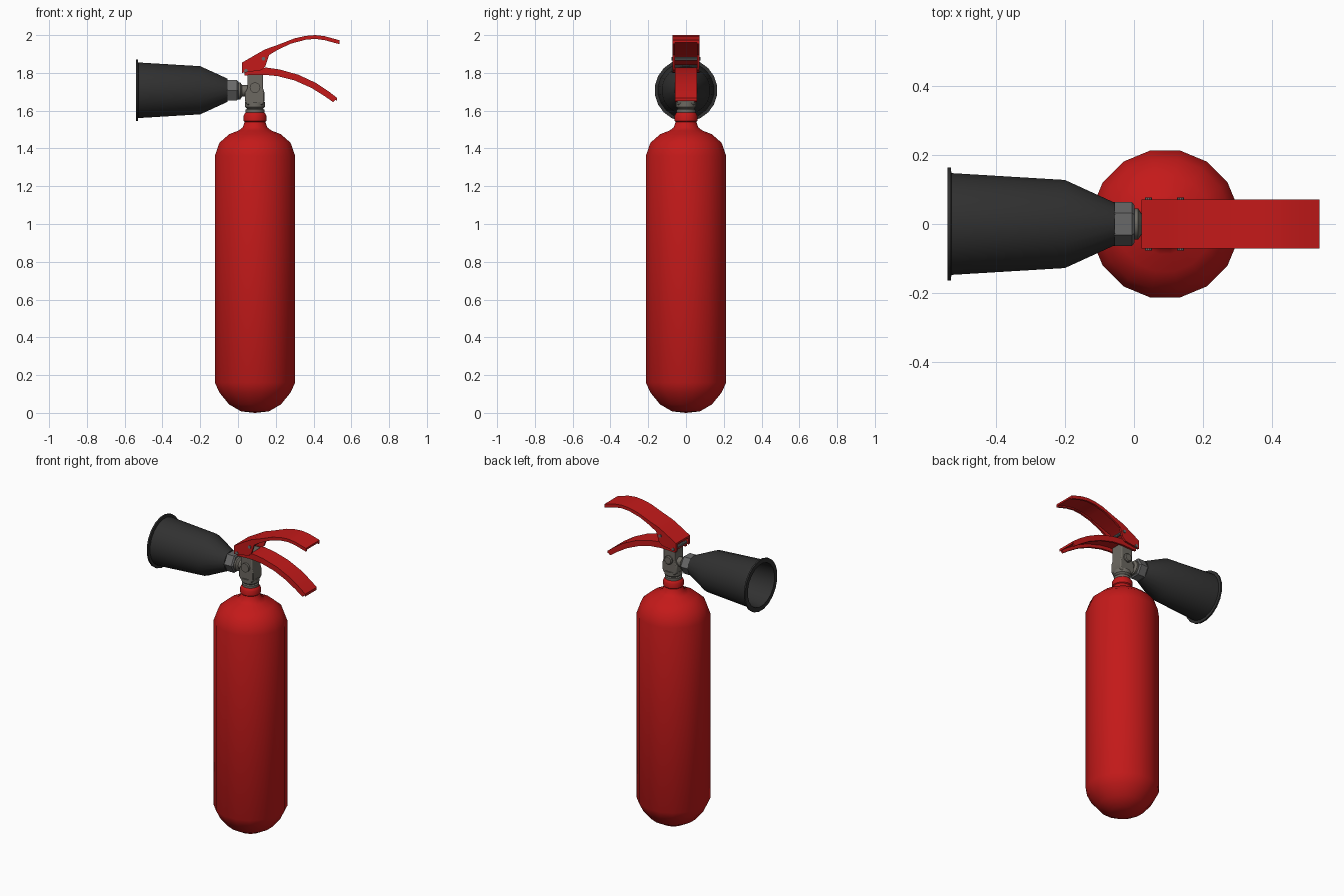
import bpy, bmesh, math
from mathutils import Matrix, Vector

if "Cube" in bpy.data.objects:
    bpy.data.objects.remove(bpy.data.objects["Cube"])


def material(name, rgb):
    m = bpy.data.materials.new(name)
    m.diffuse_color = (*rgb, 1)
    m.use_nodes = True
    m.node_tree.nodes["Principled BSDF"].inputs["Base Color"].default_value = m.diffuse_color
    return m


RED = material("red_paint", (0.55, 0.01, 0.01))
BLACK = material("black_plastic", (0.03, 0.03, 0.03))
BRASS = material("dull_metal", (0.15, 0.14, 0.12))
STEEL = material("grey_metal", (0.14, 0.14, 0.14))


def finish(bm, name, mat, angle=35, bevel=0):
    bmesh.ops.remove_doubles(bm, verts=bm.verts, dist=1e-5)
    bmesh.ops.recalc_face_normals(bm, faces=bm.faces)
    me = bpy.data.meshes.new(name)
    bm.to_mesh(me)
    bm.free()
    ob = bpy.data.objects.new(name, me)
    bpy.context.collection.objects.link(ob)
    me.materials.append(mat)
    if bevel:
        b = ob.modifiers.new("bevel", 'BEVEL')
        b.width, b.segments, b.limit_method = bevel, 2, 'ANGLE'
    bpy.ops.object.select_all(action='DESELECT')
    ob.select_set(True)
    bpy.context.view_layer.objects.active = ob
    bpy.ops.object.shade_smooth_by_angle(angle=math.radians(angle))
    return ob


def lathe(name, profile, sides, origin, axis, mat, phase=0.0, angle=35):
    """Revolve (radius, height) points about an axis through origin."""
    bm = bmesh.new()
    rings = []
    for r, h in profile:
        rings.append([bm.verts.new((r * math.cos(2 * math.pi * (i + phase) / sides),
                                    r * math.sin(2 * math.pi * (i + phase) / sides), h))
                      for i in range(sides)])
    for a, b in zip(rings, rings[1:]):
        for i in range(sides):
            j = (i + 1) % sides
            bm.faces.new((a[i], a[j], b[j], b[i]))
    rot = {'X': Matrix.Rotation(math.pi / 2, 4, 'Y'),
           'Y': Matrix.Rotation(math.pi / 2, 4, 'X'), 'Z': Matrix()}[axis]
    bm.transform(Matrix.Translation(origin) @ rot)
    return finish(bm, name, mat, angle)


def add_prism(bm, pts, y0, y1):
    a = [bm.verts.new((x, y0, z)) for x, z in pts]
    b = [bm.verts.new((x, y1, z)) for x, z in pts]
    bm.faces.new(a)
    bm.faces.new(b[::-1])
    for i in range(len(pts)):
        j = (i + 1) % len(pts)
        bm.faces.new((a[i], b[i], b[j], a[j]))


def lever(name, top, under, width, skin, wall):
    """Pressed channel: a curved top skin with two side flanges."""
    bm = bmesh.new()
    add_prism(bm, top + [(x, z - skin) for x, z in reversed(top)], -width, width)
    for s in (-1, 1):
        add_prism(bm, top + under, s * (width + 0.001), s * (width - wall))
    bmesh.ops.recalc_face_normals(bm, faces=bm.faces)
    me = finish(bm, name, RED, 35)
    return me


CX = 0.09

# Cylinder with domed ends, neck and collar
body = [(0, 0), (0.075, 0.008), (0.14, 0.045), (0.19, 0.105), (0.217, 0.16),
        (0.217, 1.36), (0.192, 1.43), (0.14, 1.475), (0.088, 1.495),
        (0.066, 1.512), (0.056, 1.54), (0.061, 1.545), (0.061, 1.575),
        (0.055, 1.585), (0.05, 1.59), (0, 1.59)]
lathe("cylinder", body, 16, (CX, 0, 0), 'Z', RED, 0.5, 40)

# Valve stem and stepped valve block
lathe("valve_stem", [(0, 1.58), (0.05, 1.58), (0.05, 1.605), (0.044, 1.61),
                     (0.054, 1.62), (0.054, 1.645), (0, 1.645)], 16, (CX, 0, 0), 'Z', BRASS, 0.5)
bm = bmesh.new()
add_prism(bm, [(0.05, 1.63), (0.13, 1.63), (0.14, 1.65), (0.14, 1.695), (0.132, 1.72),
               (0.132, 1.83), (0.05, 1.83), (0.05, 1.72), (0.037, 1.695), (0.037, 1.65)],
          -0.045, 0.045)
finish(bm, "valve_block", BRASS, 35, 0.006)

# Side port with plug
lathe("side_plug", [(0, -0.06), (0.022, -0.06), (0.028, -0.054), (0.028, 0.06), (0, 0.06)],
      12, (CX, 0, 1.722), 'Y', BRASS)

# Outlet pipe and hexagonal nut
lathe("outlet_pipe", [(0, -0.01), (0.045, -0.01), (0.045, 0.012), (0.03, 0.022),
                      (0.03, 0.06), (0, 0.06)], 16, (0, 0, 1.705), 'X', BRASS)
lathe("outlet_nut", [(0, -0.07), (0.063, -0.07), (0.063, -0.006), (0.054, 0.002), (0, 0.002)],
      6, (0, 0, 1.708), 'X', STEEL, 0.5)

# Hollow discharge horn with rim
horn = [(0, -0.055), (0.062, -0.055), (0.129, -0.2), (0.149, -0.528), (0.166, -0.53),
        (0.166, -0.54), (0.138, -0.54), (0.117, -0.2), (0.045, -0.075), (0, -0.075)]
lathe("horn", horn, 20, (0, 0, 1.708), 'X', BLACK, 0.5, 25)

# Squeeze lever on top
lever("upper_lever",
      [(0.022, 1.855), (0.10, 1.90), (0.145, 1.925), (0.21, 1.948), (0.30, 1.983),
       (0.36, 1.996), (0.41, 2.0), (0.46, 1.994), (0.537, 1.973)],
      [(0.537, 1.952), (0.46, 1.973), (0.41, 1.98), (0.36, 1.976), (0.28, 1.955),
       (0.21, 1.922), (0.165, 1.895), (0.145, 1.835), (0.125, 1.815), (0.022, 1.80)],
      0.07, 0.012, 0.012)

# Fixed carrying handle below
lever("lower_handle",
      [(0.035, 1.815), (0.15, 1.828), (0.22, 1.818), (0.32, 1.79), (0.41, 1.748),
       (0.48, 1.702), (0.524, 1.668)],
      [(0.504, 1.645), (0.46, 1.676), (0.39, 1.72), (0.30, 1.76), (0.21, 1.783),
       (0.14, 1.79), (0.035, 1.787)],
      0.058, 0.016, 0.012)

# Pivot pins through the levers
for i, (x, z) in enumerate([(0.042, 1.812), (0.135, 1.875)]):
    lathe(f"pivot_pin_{i + 1}", [(0, -0.076), (0.01, -0.076), (0.01, 0.076), (0, 0.076)],
          10, (x, 0, z), 'Y', STEEL)

# Centre the whole model on y and keep it resting on the floor
bpy.context.view_layer.update()
